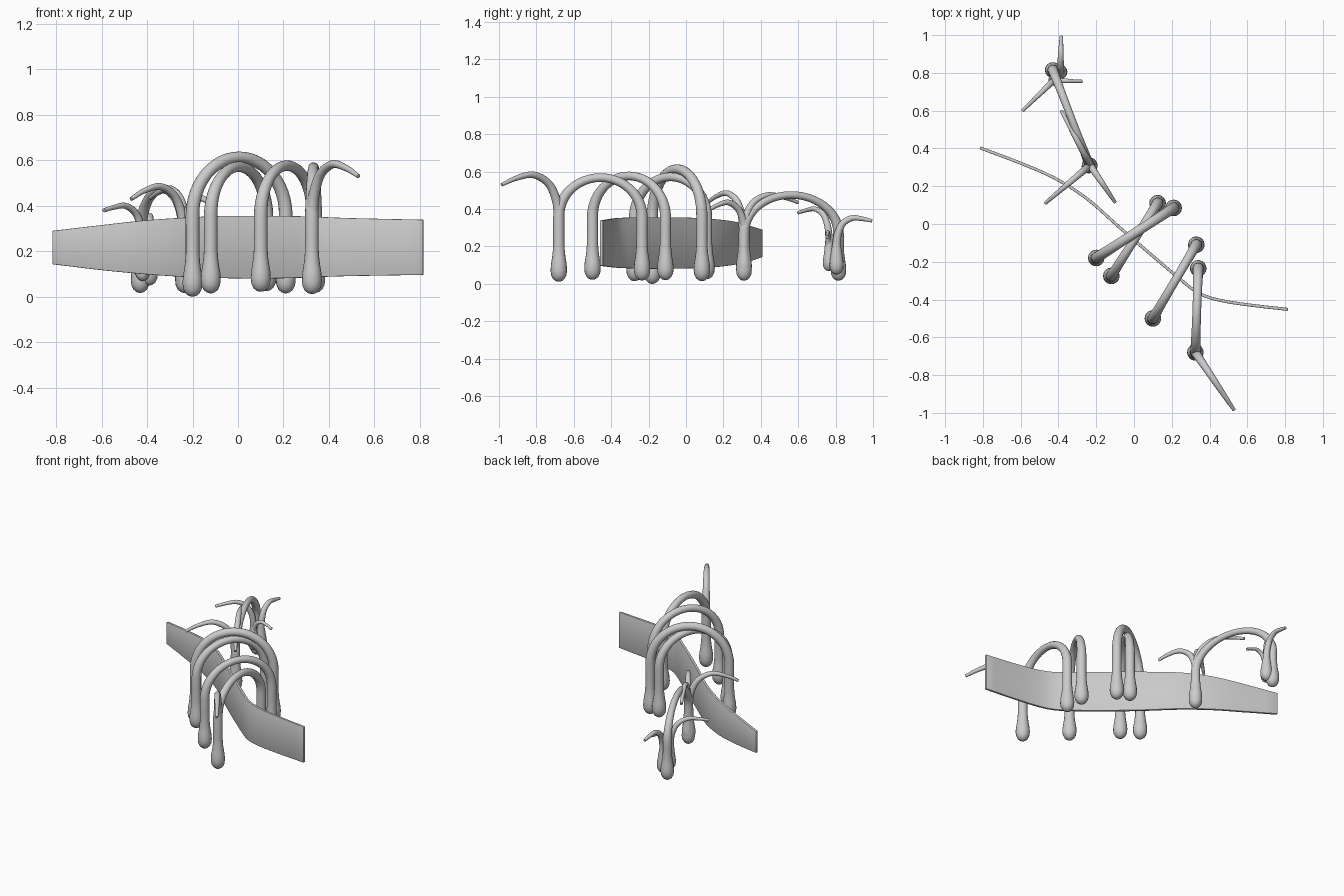
import bpy, bmesh
from mathutils import Vector
from math import sin, cos, pi

if "Cube" in bpy.data.objects:
    bpy.data.objects.remove(bpy.data.objects["Cube"])


def smooth_path(pts, n=6):
    # Catmull-Rom interpolation of a list of vectors
    p = [2 * pts[0] - pts[1]] + pts + [2 * pts[-1] - pts[-2]]
    out = []
    for i in range(1, len(p) - 2):
        a, b, c, d = p[i - 1:i + 3]
        for j in range(n):
            t = j / n
            out.append(0.5 * (2 * b + (c - a) * t + (2 * a - 5 * b + 4 * c - d) * t * t
                              + (3 * b - a - 3 * c + d) * t ** 3))
    return out + [pts[-1]]


def tube(name, path):
    # path: list of (x, y, z, radius)
    cu = bpy.data.curves.new(name, 'CURVE')
    cu.dimensions = '3D'
    cu.bevel_depth = 1.0
    cu.bevel_resolution = 6
    cu.use_fill_caps = True
    sp = cu.splines.new('POLY')
    sp.points.add(len(path) - 1)
    for q, p in zip(sp.points, path):
        q.co = (p[0], p[1], p[2], 1)
        q.radius = p[3]
    ob = bpy.data.objects.new(name, cu)
    bpy.context.collection.objects.link(ob)
    bpy.ops.object.select_all(action='DESELECT')
    ob.select_set(True)
    bpy.context.view_layer.objects.active = ob
    bpy.ops.object.convert(target='MESH')
    bpy.ops.object.shade_smooth_by_angle(angle=1.0)


# teardrop foot profile: height above the base, radius
BULB = [(0, .005), (.004, .018), (.015, .031), (.035, .041), (.06, .044), (.09, .042),
        (.12, .037), (.15, .033), (.19, .030)]


def foot(x, y, base, top, k=1.0):
    return [(x, y, base + h * k, r * k) for h, r in BULB if base + h * k < top - .01]


def arch(name, a, b, peak, spring, r=.023, k=1.0):
    # two feet (x, y, base) joined by an elliptical bow
    leg = .030 * k
    path = foot(*a, spring, k) + [(a[0], a[1], (spring + a[2] + .19) / 2, leg)]
    n = 24
    for i in range(n + 1):
        t = i / n
        s = (1 - cos(pi * t)) / 2
        h = sin(pi * t)
        path.append((a[0] + (b[0] - a[0]) * s, a[1] + (b[1] - a[1]) * s,
                     spring + (peak - spring) * h, leg + (r - leg) * h))
    path += [(b[0], b[1], (spring + b[2] + .19) / 2, leg)] + foot(*b, spring, k)[::-1]
    tube(name, path)


def tendril(name, a, tip, peak, k=1.0):
    # one foot, a stem and a drooping tapered tip
    spring = peak * .6
    rise = peak - spring
    dx, dy = tip[0] - a[0], tip[1] - a[1]
    keys = [(0, spring, .026 * k), (.04, spring + rise * .4, .024 * k),
            (.18, spring + rise * .8, .021 * k), (.45, peak, .018 * k),
            (.75, peak - (peak - tip[2]) * .35, .014 * k), (1, tip[2], .009)]
    pts = [Vector((a[0] + dx * s, a[1] + dy * s, z, r)) for s, z, r in keys]
    tube(name, foot(*a, spring, k) + [tuple(v) for v in smooth_path(pts)])


# front group of bowed tubes
arch("tall_arch", (-.20, -.18, 0), (.21, .085, .015), .613, .36, .026)
arch("inner_arch", (-.12, -.275, .015), (.125, .11, .025), .572, .36)
arch("right_arch", (.10, -.50, .022), (.33, -.11, .02), .577, .36)
arch("end_arch", (.325, -.68, .012), (.34, -.235, .018), .568, .36)
tendril("end_tendril", (.325, -.68, .015), (.53, -.985, .53), .583)

# rear group, joined by a long low bow
arch("rear_arch", (-.43, .815, .017), (-.235, .31, .017), .475, .27, .020, .95)
tendril("rear_tendril_left", (-.24, .305, .04), (-.47, .11, .43), .485, .85)
tendril("rear_tendril_right", (-.235, .315, .04), (-.10, .115, .39), .435, .85)
tendril("rear_tendril_back", (-.23, .31, .04), (-.385, .60, .435), .475, .85)
tendril("far_tendril_back", (-.39, .805, .05), (-.385, .995, .337), .352, .85)
tendril("far_tendril_left", (-.42, .765, .07), (-.59, .60, .38), .40, .75)
tendril("far_tendril_right", (-.42, .76, .07), (-.275, .755, .25), .275, .65)

# curved upright band: x, y, bottom, top
BAND = [(-.815, .403, .143, .29), (-.60, .322, .117, .315), (-.42, .243, .100, .335),
        (-.25, .135, .088, .347), (-.08, -.015, .082, .355), (.10, -.17, .080, .356),
        (.23, -.28, .082, .355), (.34, -.365, .086, .352), (.46, -.405, .090, .347),
        (.62, -.430, .093, .343), (.815, -.452, .096, .339)]
bm = bmesh.new()
prev = None
for v in smooth_path([Vector(p) for p in BAND], 3):
    cur = (bm.verts.new((v[0], v[1], v[2])), bm.verts.new((v[0], v[1], v[3])))
    if prev:
        bm.faces.new((prev[0], cur[0], cur[1], prev[1]))
    prev = cur
me = bpy.data.meshes.new("band")
bm.to_mesh(me)
bm.free()
band = bpy.data.objects.new("band", me)
bpy.context.collection.objects.link(band)
sol = band.modifiers.new("thickness", 'SOLIDIFY')
sol.thickness = .016
sol.offset = 0
bev = band.modifiers.new("soft_edges", 'BEVEL')
bev.width = .003
bev.segments = 2
bev.limit_method = 'ANGLE'
bpy.ops.object.select_all(action='DESELECT')
band.select_set(True)
bpy.context.view_layer.objects.active = band
bpy.ops.object.shade_smooth_by_angle(angle=.6)
